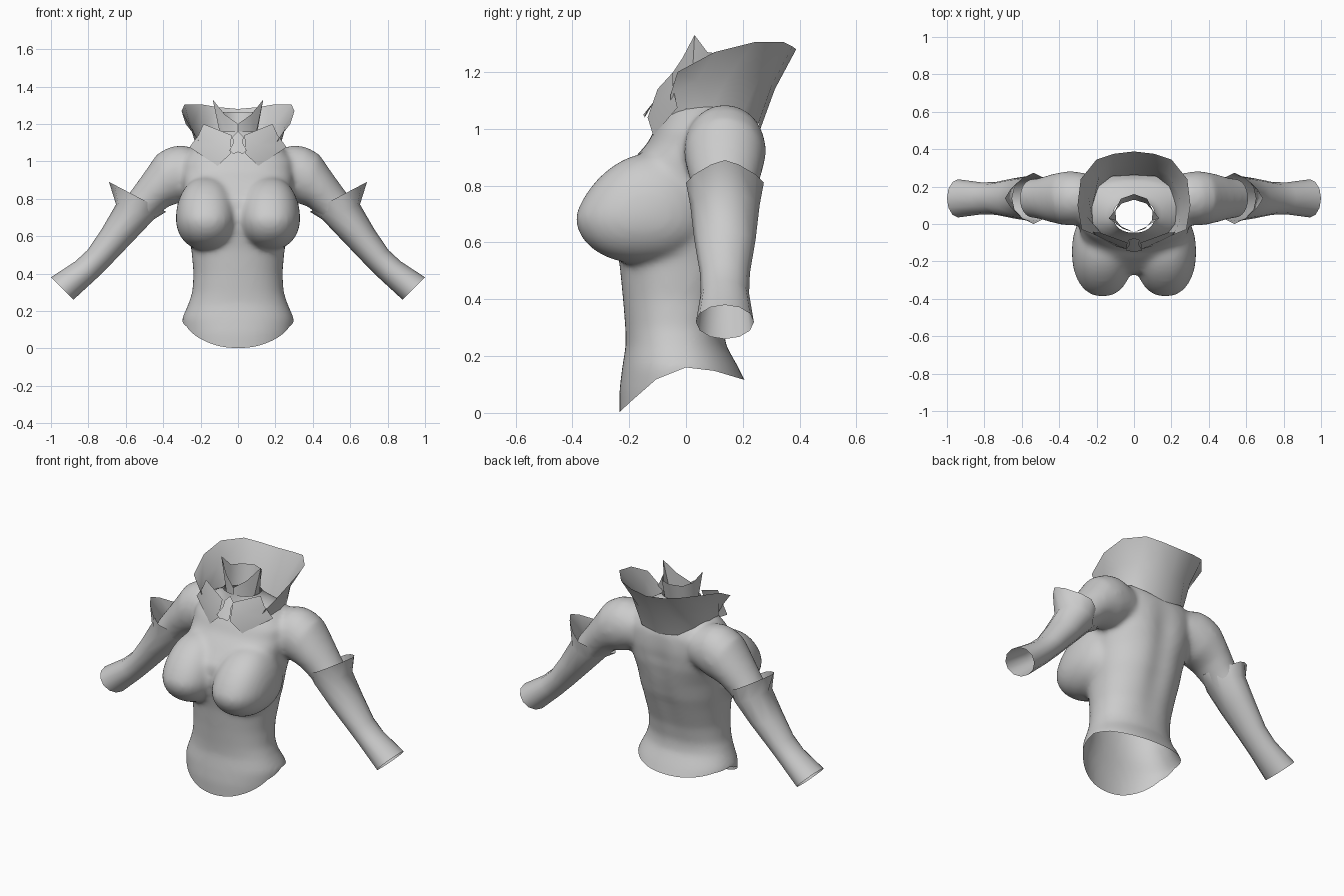
import bpy, bmesh, math
from mathutils import Vector

if "Cube" in bpy.data.objects:
    bpy.data.objects.remove(bpy.data.objects["Cube"])

grey = bpy.data.materials.new("cloth_grey")
grey.diffuse_color = (0.6, 0.6, 0.6, 1)
grey.use_nodes = True
grey.node_tree.nodes["Principled BSDF"].inputs["Base Color"].default_value = grey.diffuse_color


def finish(bm, name, angle=50):
    bmesh.ops.recalc_face_normals(bm, faces=bm.faces)
    me = bpy.data.meshes.new(name)
    bm.to_mesh(me)
    bm.free()
    me.materials.append(grey)
    ob = bpy.data.objects.new(name, me)
    bpy.context.collection.objects.link(ob)
    bpy.ops.object.select_all(action='DESELECT')
    ob.select_set(True)
    bpy.context.view_layer.objects.active = ob
    bpy.ops.object.shade_smooth_by_angle(angle=math.radians(angle))
    return ob


def loft(bm, rings, closed=True, cap=False):
    rows = [[bm.verts.new(p) for p in r] for r in rings]
    n = len(rows[0])
    for a, b in zip(rows, rows[1:]):
        for i in range(n if closed else n - 1):
            j = (i + 1) % n
            bm.faces.new((a[i], a[j], b[j], b[i]))
    if cap:
        bm.faces.new(rows[0])
        bm.faces.new(rows[-1])


def spow(v, e):
    return math.copysign(abs(v) ** e, v)


def level_ring(z, hw, yf, yb, n=40):
    # Horizontal torso section, squarer around the chest
    c, h = (yf + yb) / 2, (yb - yf) / 2
    e = .8 if .75 < z < 1.08 else .92
    return [Vector((hw * spow(math.cos(t), e), c + h * spow(math.sin(t), e), z))
            for t in (2 * math.pi * i / n for i in range(n))]


def arm_ring(side, xo, zo, xi, zi, hy, e=1.0, n=12, cy=.137):
    # Section of a sleeve between its outer and inner outline points
    out = []
    for i in range(n):
        t = 2 * math.pi * i / n
        u = spow(math.cos(t), e)
        out.append(Vector((side * ((xo + xi) / 2 + u * (xo - xi) / 2),
                           cy + hy * spow(math.sin(t), e),
                           (zo + zi) / 2 + u * (zo - zi) / 2)))
    return out


# Bodice: torso, shoulders and bust fused into one smooth skin
TORSO = [(-.08, .28, -.235, .23), (.08, .3, -.235, .225), (.16, .3, -.225, .185),
         (.24, .265, -.212, .14), (.3, .245, -.214, .135), (.4, .238, -.222, .155),
         (.53, .25, -.235, .2), (.6, .262, -.25, .225), (.7, .275, -.27, .25),
         (.8, .285, -.26, .268), (.9, .3, -.18, .275), (.95, .3, -.135, .272),
         (1, .3, -.11, .265), (1.06, .25, -.075, .235), (1.1, .19, -.06, .19),
         (1.14, .125, -.05, .145), (1.18, .1, -.045, .125), (1.26, .1, -.045, .125)]
UPPER = [(.2, 1.06, .2, .82, .12), (.3, 1.088, .27, .79, .14), (.37, 1.076, .29, .78, .145),
         (.435, 1.038, .32, .775, .143), (.5, .943, .37, .76, .13),
         (.56, .86, .43, .71, .112), (.64, .75, .5, .64, .1)]
bm = bmesh.new()
loft(bm, [level_ring(*r) for r in TORSO], cap=True)
for s in (-1, 1):
    loft(bm, [arm_ring(s, *r, n=24) for r in UPPER], cap=True)
    ball = bmesh.ops.create_uvsphere(bm, u_segments=32, v_segments=20, radius=1)["verts"]
    for v in ball:
        x, y, z = v.co
        x, y = spow(x, .88), spow(y, .92)
        lift = max(z, 0)
        v.co = (s * .168 + .165 * x, -.15 + .24 * y * (1 - .12 * lift) + .04 * lift,
                .692 + (.225 if z > 0 else .167) * z)
bmesh.ops.recalc_face_normals(bm, faces=bm.faces)
me = bpy.data.meshes.new("bodice_solid")
bm.to_mesh(me)
bm.free()
tmp = bpy.data.objects.new("bodice_solid", me)
bpy.context.collection.objects.link(tmp)
rm = tmp.modifiers.new("fuse", 'REMESH')
rm.mode, rm.voxel_size = 'VOXEL', .014
sm = tmp.modifiers.new("soften", 'SMOOTH')
sm.factor, sm.iterations = .5, 14
fused = bpy.data.meshes.new_from_object(tmp.evaluated_get(bpy.context.evaluated_depsgraph_get()))
bpy.data.objects.remove(tmp)
bm = bmesh.new()
bm.from_mesh(fused)


def trim(planes, where=lambda c: True):
    # Split along the planes, then remove faces below all of them
    for co, no in planes:
        bmesh.ops.bisect_plane(bm, geom=bm.verts[:] + bm.edges[:] + bm.faces[:],
                               plane_co=co, plane_no=no)
    gone = []
    for f in bm.faces:
        c = f.calc_center_median()
        if where(c) and all((c - co).dot(no) < 0 for co, no in planes):
            gone.append(f)
    bmesh.ops.delete(bm, geom=gone, context='FACES')


# Shallow groove along the spine
for v in bm.verts:
    if v.co.y > .08 and .25 < v.co.z < 1.05:
        fade = min(1, (v.co.z - .25) / .3, (1.05 - v.co.z) / .2)
        v.co.y -= .015 * fade * math.exp(-(v.co.x / .07) ** 2)
# Open neck and arm ends
trim([(Vector((0, 0, 1.16)), Vector((0, 0, -1)))])
for s in (-1, 1):
    trim([(Vector((s * .54, 0, .73)), Vector((-s * .65, 0, .76)))], lambda c: c.x * s > .4)
# Curved hem, dipping at the front
HEM = [(-.24, 0), (-.2, .035), (-.12, .112), (0, .16), (.1, .148), (.2, .118)]
trim([(Vector((0, y0, z0)), Vector((0, z0 - z1, y1 - y0)).normalized())
      for (y0, z0), (y1, z1) in zip(HEM, HEM[1:])], lambda c: c.z < .2)
finish(bm, "bodice", 60)

# Forearm sleeves with flared pointed cuffs
SLEEVE = [(.69, .89, .385, .73, .137, 1.5), (.652, .77, .45, .69, .122, 1.0),
          (.73, .635, .55, .585, .108, 1.0), (.805, .525, .67, .46, .088, 1.0),
          (.87, .465, .755, .375, .085, 1.0), (1, .38, .88, .26, .102, 1.0)]
for s, side in ((-1, "left"), (1, "right")):
    bm = bmesh.new()
    loft(bm, [arm_ring(s, *r) for r in SLEEVE])
    finish(bm, side + "_sleeve")


def mirrored(half):
    # Half outline from the centre, completed across x = 0
    return [Vector((-x, y, z)) for x, y, z in reversed(half[1:])] + [Vector(p) for p in half]


# Tall standing collar, open at the front
BASE = [(0, .262, 1.0), (.12, .255, 1.02), (.19, .2, 1.06), (.225, .09, 1.075),
        (.22, 0, 1.07), (.17, -.055, 1.04)]
RIM = [(0, .388, 1.28), (.11, .375, 1.29), (.2, .345, 1.305), (.285, .24, 1.305),
       (.302, .1, 1.27), (.28, -.03, 1.2)]
bm = bmesh.new()
base, rim = mirrored(BASE), mirrored(RIM)
mid = [a.lerp(b, .5) - Vector((a.x * .05, .012, 0)) for a, b in zip(base, rim)]
loft(bm, [base, mid, rim], closed=False)
finish(bm, "tall_collar")

# Inner neck band with two raised points
bm = bmesh.new()
loft(bm, [mirrored([(0, .13, 1.14), (.065, .11, 1.14), (.1, .07, 1.14), (.095, .02, 1.14),
                    (.06, -.025, 1.14), (0, -.045, 1.14)]),
          mirrored([(0, .16, 1.265), (.07, .135, 1.262), (.1, .075, 1.27), (.135, .03, 1.33),
                    (.07, -.012, 1.25), (0, -.045, 1.2)])], closed=False)
finish(bm, "neck_band", 40)

# Pointed lapels
for s, side in ((-1, "left"), (1, "right")):
    bm = bmesh.new()
    pts = [(.035, -.1, 1.14), (.185, -.045, 1.2), (.212, -.045, 1.14), (.26, -.03, 1.075),
           (.11, -.115, .975), (.04, -.135, 1.04)]
    ring = [bm.verts.new((s * x, y, z)) for x, y, z in pts]
    hub = bm.verts.new((s * .12, -.1, 1.09))
    for i in range(6):
        bm.faces.new((ring[i], ring[(i + 1) % 6], hub))
    finish(bm, side + "_lapel")

# Small drop-shaped neck tab
bm = bmesh.new()
tab = [(0, -.075, 1.16), (.03, -.085, 1.13), (.025, -.11, 1.1), (.045, -.14, 1.06),
       (.025, -.145, 1.04), (0, -.15, 1.05)]
bm.faces.new([bm.verts.new(p) for p in mirrored(tab)[:-1]])
bmesh.ops.triangulate(bm, faces=bm.faces[:])
finish(bm, "neck_tab")
